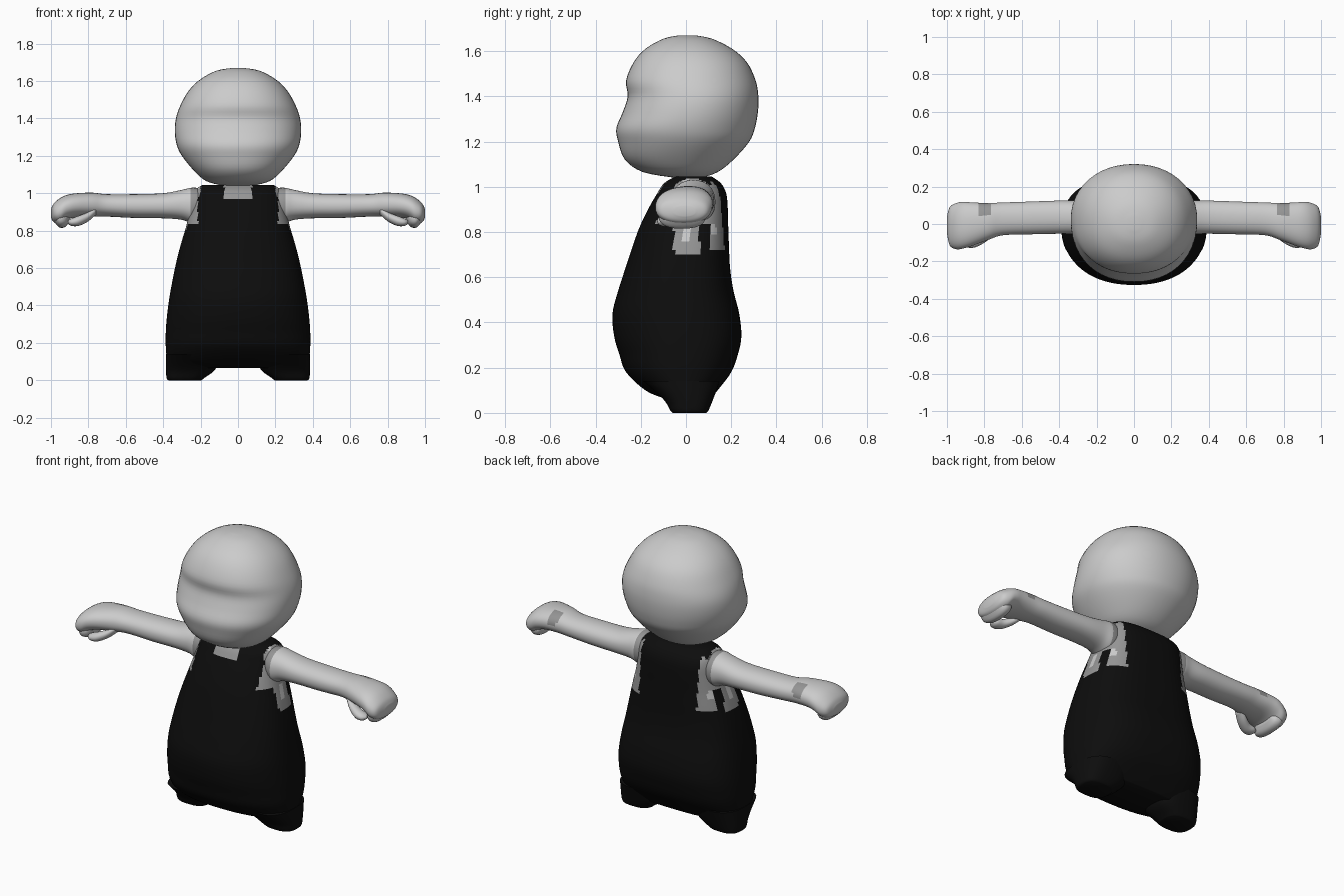
import bpy, bmesh, math
from mathutils import Vector

cube = bpy.data.objects.get("Cube")
if cube:
    bpy.data.objects.remove(cube, do_unlink=True)


def material(name, value):
    m = bpy.data.materials.new(name)
    m.use_nodes = True
    colour = (value, value, value, 1)
    m.diffuse_color = colour
    bsdf = m.node_tree.nodes["Principled BSDF"]
    bsdf.inputs["Base Color"].default_value = colour
    bsdf.inputs["Roughness"].default_value = 0.8
    return m


SKIN, TRIM, SUIT = range(3)
palette = [material("pale grey skin", 0.6),
           material("mid grey trim", 0.3),
           material("black suit", 0.004)]


def smooth_rows(keys, steps):
    """Catmull-Rom interpolation between key cross-sections."""
    rows = []
    last = len(keys) - 1
    for i in range(last):
        quad = [keys[max(i - 1, 0)], keys[i], keys[i + 1], keys[min(i + 2, last)]]
        for s in range(steps):
            t = s / steps
            rows.append([b + t / 2 * (c - a + t * (2 * a - 5 * b + 4 * c - d
                         + t * (3 * (b - c) + d - a))) for a, b, c, d in zip(*quad)])
    return rows + [list(keys[-1])]


def rounded(v, power):
    return math.copysign(abs(v) ** (2 / power), v)


def loft(name, keys, axis="z", sides=48, steps=4, power=(2, 2), side=1, rule=None, base=SKIN):
    """Skin rounded sections; each key is position, u min, u max, v min, v max.
    Power gives the squareness of the negative and positive v halves."""
    bm = bmesh.new()
    rings = []
    for p, u0, u1, v0, v1 in smooth_rows(keys, steps):
        ring = []
        for k in range(sides):
            a = 2 * math.pi * k / sides
            e = power[1] if math.sin(a) > 0 else power[0]
            u = (u0 + u1) / 2 + (u1 - u0) / 2 * rounded(math.cos(a), e)
            v = (v0 + v1) / 2 + (v1 - v0) / 2 * rounded(math.sin(a), e)
            co = (u * side, v, p) if axis == "z" else (p * side, u, v)
            ring.append(bm.verts.new(co))
        rings.append(ring)
    for lo, hi in zip(rings, rings[1:]):
        for k in range(sides):
            j = (k + 1) % sides
            bm.faces.new((lo[k], lo[j], hi[j], hi[k]))
    bm.faces.new(rings[0])
    bm.faces.new(rings[-1])
    bmesh.ops.recalc_face_normals(bm, faces=bm.faces)
    for f in bm.faces:
        f.material_index = rule(f.calc_center_median(), f.normal) if rule else base
    mesh = bpy.data.meshes.new(name)
    bm.to_mesh(mesh)
    bm.free()
    for m in palette:
        mesh.materials.append(m)
    ob = bpy.data.objects.new(name, mesh)
    bpy.context.collection.objects.link(ob)
    bpy.ops.object.select_all(action="DESELECT")
    ob.select_set(True)
    bpy.context.view_layer.objects.active = ob
    bpy.ops.object.shade_smooth_by_angle(angle=math.radians(50))
    return ob


def centred(rows):
    return [(z, -r, r, y0, y1) for z, r, y0, y1 in rows]


# Head: round, with a shallow hollow across the face
loft("head", centred([
    (1.04, .08, -.05, .07), (1.065, .17, -.19, .14), (1.12, .235, -.27, .21),
    (1.2, .3, -.3, .28), (1.26, .328, -.308, .305), (1.33, .338, -.28, .318),
    (1.4, .332, -.258, .32), (1.47, .308, -.265, .308), (1.55, .262, -.232, .27),
    (1.61, .2, -.18, .205), (1.655, .115, -.1, .115), (1.67, .03, -.03, .04)]),
    power=(2.2, 2.1))


# Suit: neckline and armhole trim chosen by position
def suit_rule(c, n):
    x, y, z = abs(c.x), c.y, c.z
    if x < .075 and y < 0 and z > .965 + .25 * max(0, x - .04):
        return TRIM
    if z > .84 and x > .215:
        return TRIM
    if z > .71 and x > .2 and -.055 < y < .06:
        return SKIN if z > .76 and abs(y) < .012 else TRIM
    if z > .73 and .11 < y and x > .19:
        return SKIN if z > .79 and x > .235 else TRIM
    return SUIT


loft("suit_body", centred([
    (.065, .29, -.1, .11), (.1, .37, -.18, .14), (.18, .386, -.265, .2),
    (.26, .386, -.295, .23), (.34, .38, -.318, .245), (.44, .367, -.325, .235),
    (.54, .349, -.3, .21), (.64, .328, -.268, .195), (.74, .302, -.235, .19),
    (.82, .278, -.206, .187), (.9, .258, -.168, .185), (.97, .245, -.128, .178),
    (1.015, .23, -.098, .155), (1.045, .19, -.05, .115)]),
    sides=88, steps=5, power=(2.2, 2.9), rule=suit_rule)


# Arms: sleeve edge at the shoulder and a small patch on each wrist
def arm_rule(c, n):
    x = abs(c.x)
    patch = ((x - .8) / .035) ** 2 + ((c.y - .08) / .042) ** 2 < 1
    return TRIM if x < .25 or (patch and n.z > 0) else SKIN


arm = [(.16, -.05, .12, .845, 1.02), (.24, -.065, .13, .838, 1.03),
       (.3, -.055, .125, .858, 1.018), (.4, -.052, .125, .866, 1.0),
       (.55, -.055, .12, .868, .995), (.7, -.06, .115, .875, .995),
       (.78, -.085, .112, .875, 1.003), (.86, -.115, .115, .872, 1.0),
       (.91, -.13, .118, .86, .992), (.95, -.135, .112, .835, .975),
       (.985, -.115, .09, .845, .945), (1.0, -.05, .04, .87, .915)]
thumb = [(.76, -.07, -.01, .885, .93), (.8, -.1, -.03, .85, .9),
         (.85, -.125, -.055, .826, .88), (.89, -.125, -.06, .825, .865),
         (.91, -.105, -.075, .838, .853)]
fingers = [(.9, -.06, .06, .855, .9), (.92, -.105, .08, .822, .91),
           (.955, -.12, .085, .817, .92), (.985, -.09, .06, .85, .92)]
leg = [(0, .195, .372, -.058, .09), (.012, .18, .382, -.07, .1),
       (.06, .12, .385, -.1, .12), (.14, .1, .385, -.19, .15)]

for label, s in (("left", 1), ("right", -1)):
    loft(label + "_arm", arm, "x", 40, 5, (2.2, 2.2), s, arm_rule)
    loft(label + "_thumb", thumb, "x", 16, 4, side=s)
    loft(label + "_curled_fingers", fingers, "x", 24, 4, (2.4, 2.4), s)
    loft(label + "_leg", leg, "z", 32, 4, (2.8, 2.8), s, base=SUIT)
